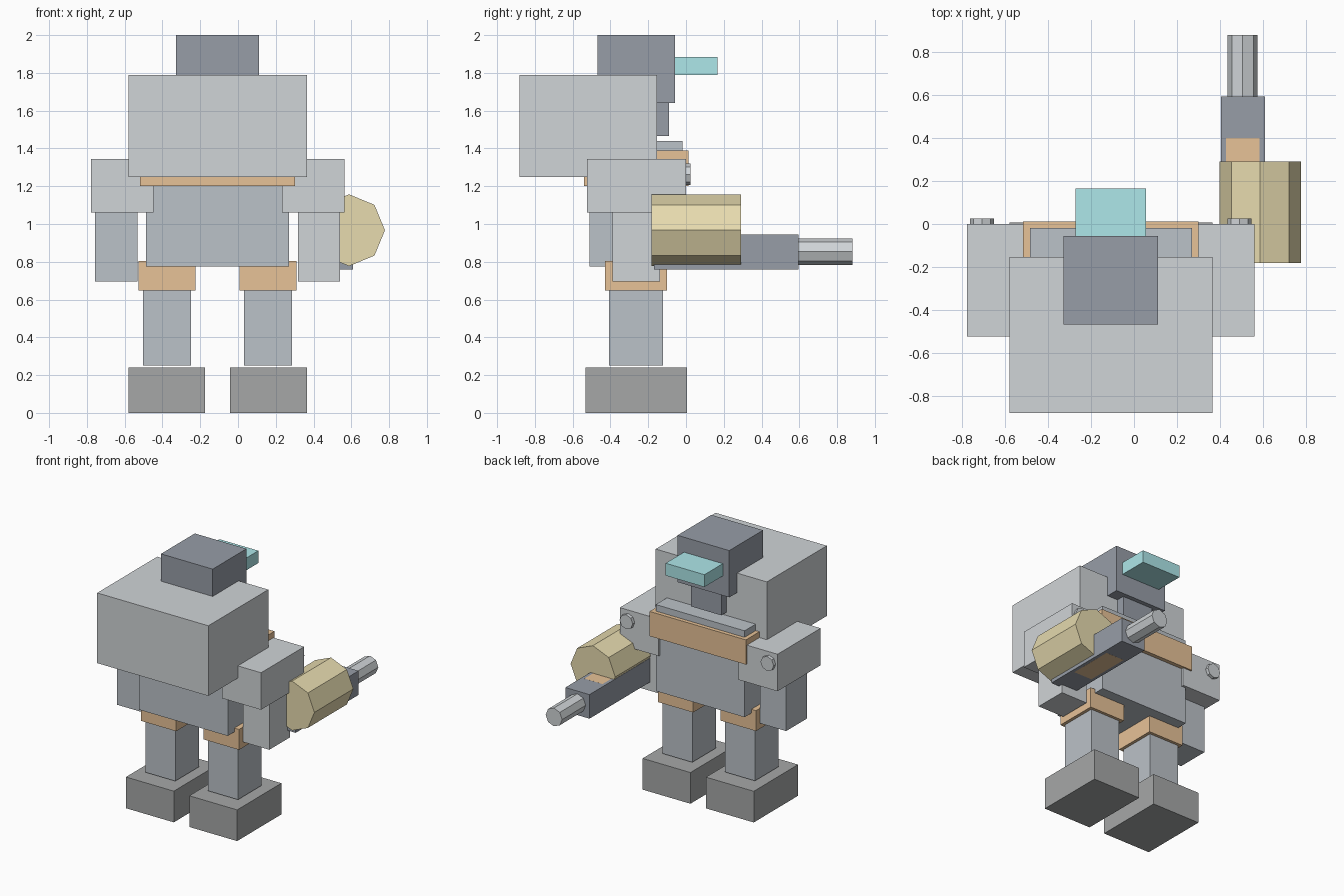
import bpy, math

if "Cube" in bpy.data.objects:
    bpy.data.objects.remove(bpy.data.objects["Cube"])

CX = -0.108  # body symmetry plane (the gun shifts the body off centre)


def mat(name, rgb):
    m = bpy.data.materials.new(name)
    m.diffuse_color = (*rgb, 1)
    m.use_nodes = True
    m.node_tree.nodes["Principled BSDF"].inputs["Base Color"].default_value = m.diffuse_color
    return m


LIGHT = mat("light_grey", (0.63, 0.66, 0.68))
SLATE = mat("slate", (0.50, 0.54, 0.58))
DARK = mat("dark_blue_grey", (0.31, 0.34, 0.39))
RUBBER = mat("dark_grey", (0.38, 0.39, 0.39))
ORANGE = mat("orange", (0.80, 0.54, 0.31))
YELLOW = mat("yellow", (0.80, 0.71, 0.43))
CYAN = mat("cyan", (0.42, 0.80, 0.82))


def finish(name, m):
    o = bpy.context.object
    o.name = name
    o.data.materials.append(m)
    return o


def box(name, x, y, z, m):
    """Box from (min, max) ranges."""
    bpy.ops.mesh.primitive_cube_add(
        size=1, location=[(a + b) / 2 for a, b in (x, y, z)])
    o = finish(name, m)
    o.scale = [b - a for a, b in (x, y, z)]
    bpy.ops.object.transform_apply(location=False, rotation=False, scale=True)
    return o


def rod(name, x, z, r, y, m):
    """Eight-sided rod along y."""
    bpy.ops.mesh.primitive_cylinder_add(
        vertices=8, radius=r, depth=y[1] - y[0],
        location=(x, (y[0] + y[1]) / 2, z), rotation=(math.pi / 2, 0, 0))
    return finish(name, m)


def centred(half):
    return (CX - half, CX + half)


# Torso with chest band
box("torso", centred(0.378), (-0.51, -0.018), (0.775, 1.44), SLATE)
box("chest_band", centred(0.41), (-0.54, 0.012), (1.20, 1.39), ORANGE)

# Backpack, neck, head and visor
box("backpack", centred(0.473), (-0.882, -0.153), (1.25, 1.79), LIGHT)
box("neck", centred(0.13), (-0.43, -0.09), (1.465, 1.66), DARK)
box("head", centred(0.22), (-0.468, -0.057), (1.64, 2.0), DARK)
box("visor", centred(0.165), (-0.15, 0.166), (1.79, 1.885), CYAN)

# Limbs on both sides
for side, s in (("left", -1), ("right", 1)):
    def span(a, b):
        return tuple(sorted((CX + s * a, CX + s * b)))
    box(side + "_foot", span(0.066, 0.473), (-0.532, 0.006), (0, 0.24), RUBBER)
    box(side + "_leg", span(0.14, 0.394), (-0.408, -0.122), (0.25, 0.78), SLATE)
    box(side + "_hip", span(0.117, 0.418), (-0.43, -0.10), (0.648, 0.805), ORANGE)
    box(side + "_shoulder", span(0.34, 0.671), (-0.524, 0), (1.06, 1.345), LIGHT)
    box(side + "_arm", span(0.425, 0.648), (-0.39, -0.138), (0.695, 1.15),
        LIGHT if s > 0 else SLATE)
    rod(side + "_shoulder_bolt", CX + s * 0.6, 1.263, 0.056, (-0.05, 0.025), LIGHT)

# Arm gun: body, drum, barrel and inset grip
box("gun_body", (0.405, 0.61), (-0.17, 0.595), (0.76, 0.945), DARK)
rod("gun_drum", 0.588, 0.967, 0.19, (-0.182, 0.292), YELLOW)
rod("gun_barrel", 0.507, 0.854, 0.07, (0.55, 0.882), LIGHT)
box("gun_grip", (0.43, 0.585), (0.05, 0.40), (0.7595, 0.9455), ORANGE)
